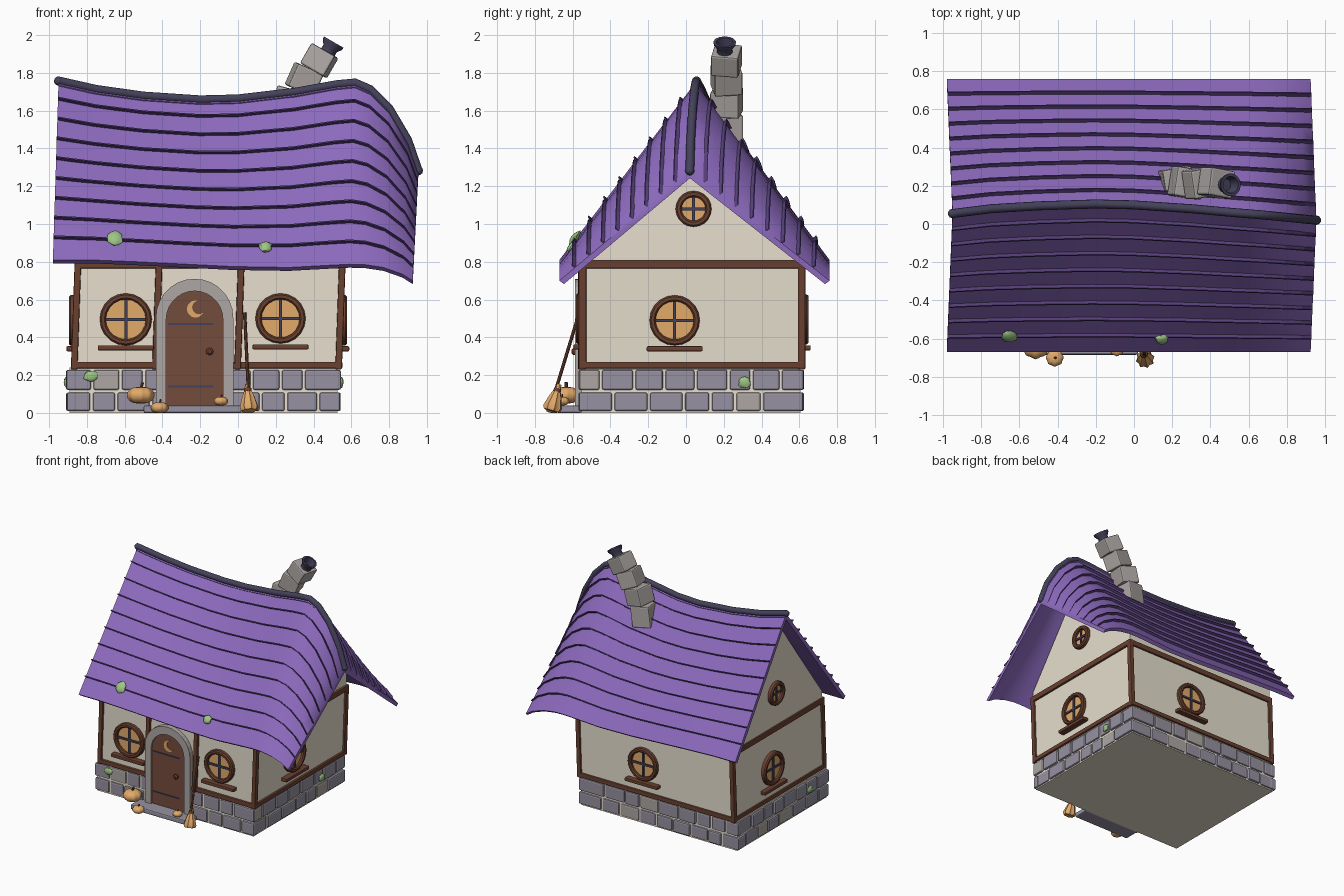
import bpy, bmesh, math, random
from mathutils import Matrix, Vector

if "Cube" in bpy.data.objects:
    bpy.data.objects.remove(bpy.data.objects["Cube"])
random.seed(4)
T, S = Matrix.Translation, Matrix.Diagonal
pi = math.pi

def material(name, rgb):
    m = bpy.data.materials.new(name)
    m.diffuse_color = [((c / 255 + .055) / 1.055) ** 2.4 for c in rgb] + [1]
    m.use_nodes = True
    m.node_tree.nodes["Principled BSDF"].inputs["Base Color"].default_value = m.diffuse_color
    return m
PURPLE = material("roof purple", (141, 106, 190))
DEEP = material("deep purple", (84, 62, 118))
SLATE = material("dark slate", (68, 65, 90))
PLASTER = material("cream plaster", (232, 224, 207))
WOOD = material("brown timber", (106, 64, 47))
DOOR = material("door wood", (116, 76, 60))
AMBER = material("amber", (226, 170, 106))
STONE = material("violet grey stone", (150, 145, 161))
PALE = material("warm grey stone", (173, 167, 164))
MOSS = material("moss green", (158, 198, 134))

def finish(name, bm, mats, M=Matrix(), smooth=False, bevel=0):
    bm.transform(M)
    bmesh.ops.recalc_face_normals(bm, faces=bm.faces)
    me = bpy.data.meshes.new(name)
    bm.to_mesh(me)
    bm.free()
    for m in (mats if isinstance(mats, list) else [mats]):
        me.materials.append(m)
    if smooth:
        me.shade_smooth()
        me.set_sharp_from_angle(angle=math.radians(40))
    ob = bpy.data.objects.new(name, me)
    bpy.context.collection.objects.link(ob)
    if bevel:
        b = ob.modifiers.new("bevel", 'BEVEL')
        b.width, b.segments = bevel, 2
    return ob

def sweep(name, rings, mat, M=Matrix(), smooth=False, wrap=False):
    """Skin a list of equal closed rings; cap the ends unless wrapped."""
    bm = bmesh.new()
    vs = [[bm.verts.new(p) for p in r] for r in rings]
    n = len(vs[0])
    for i in range(len(vs) - (not wrap)):
        a, b = vs[i], vs[(i + 1) % len(vs)]
        for j in range(n):
            bm.faces.new((a[j], a[(j + 1) % n], b[(j + 1) % n], b[j]))
    if not wrap:
        bm.faces.new(vs[0])
        bm.faces.new(vs[-1])
    return finish(name, bm, mat, M, smooth)

def lathe(name, prof, mat, M=Matrix(), n=20, wrap=False, rib=0):
    ang = [2 * pi * k / n for k in range(n)]
    rings = [[(r * (1 + rib * math.cos(8 * a)) * math.cos(a), r * (1 + rib * math.cos(8 * a)) * math.sin(a), z)
              for a in ang] for r, z in prof]
    return sweep(name, rings, mat, M, True, wrap)

def box(name, lo, hi, mat, M=Matrix(), bevel=.006, shear=0):
    bm = bmesh.new()
    lo, hi = Vector(lo), Vector(hi)
    bmesh.ops.create_cube(bm, size=1, matrix=T((lo + hi) / 2) @ S((*(hi - lo), 1)))
    for v in bm.verts:
        v.co.x += shear * (v.co.z - .23)
    return finish(name, bm, mat, M, bevel=bevel)

def plate(name, pts, y0, y1, mat, M=Matrix()):
    """Extrude an x-z outline along y."""
    return sweep(name, [[(x, y, z) for x, z in pts] for y in (y0, y1)], mat, M)

def rod(name, a, b, r, mat, n=8):
    a, b = Vector(a), Vector(b)
    M = T(a) @ (b - a).to_track_quat('Z', 'Y').to_matrix().to_4x4()
    return lathe(name, [(r, 0), (r, (b - a).length)], mat, M, n)

# foundation: pale mortar core and two courses of stones on all four sides
box("foundation_core", (-.892, -.552, 0), (.527, .607, .24), PLASTER, bevel=0)
bm = bmesh.new()
def stone(lo, hi):
    lo, hi = Vector(lo), Vector(hi)
    r = bmesh.ops.create_cube(bm, size=1, matrix=T((lo + hi) / 2) @ S((*(hi - lo), 1)))
    k = 1 if random.random() < .2 else 0
    for f in {f for v in r["verts"] for f in v.link_faces}:
        f.material_index = k
for z0, z1 in ((.01, .108), (.122, .228)):
    for axis, a, b, sides in ((0, -.905, .54, (-.565, .62)), (1, -.565, .62, (-.905, .54))):
        for side in sides:
            p, out = a, (-1 if side < 0 else 1)
            while p < b - .02:
                q = p + random.uniform(.12, .19)
                q = b if b - q < .09 else q
                o, i = side + out * random.uniform(-.004, .006), side - out * .05
                l, h = sorted((o, i))
                e = 0 if q == b else .014
                if axis == 1:
                    stone((l, p, z0), (h, q - e, z1))
                elif not (side < 0 and p > -.45 and q < .0):
                    stone((p, l, z0), (q - e, h, z1))
                p = q
finish("foundation_stones", bm, [STONE, PALE], bevel=.01)

# plaster walls, leaning slightly, and the gable ends
L = .035
box("walls", (-.872, -.55, .23), (.535, .615, .82), PLASTER, bevel=0, shear=L)
box("front_wall_head", (-.852, -.55, .8), (.55, -.5, .87), PLASTER, bevel=0)
box("back_wall_head", (-.852, .565, .8), (.55, .615, .93), PLASTER, bevel=0)
gable = [(-.55, .8), (-.55, .86), (.065, 1.69), (.615, .9), (.615, .8)]
for x0, x1, nm in ((-.852, -.82, "left_gable"), (.52, .555, "right_gable")):
    sweep(nm, [[(x, y, z) for y, z in gable] for x in (x0, x1)], PLASTER)

# timber frame
for x in (-.885, .515):
    for y in (-.568, .592):
        box("corner_post", (x, y, .23), (x + .035, y + .04, .81), WOOD, shear=L)
for z, h in ((.235, .035), (.765, .045)):
    for y in (-.568, .6):
        box("long_beam", (-.88, y, z), (.545, y + .03, z + h), WOOD, shear=L)
    for x in (-.884, .52):
        box("side_beam", (x, -.56, z), (x + .032, .625, z + h), WOOD, shear=L)
for x in (-.455, -.02):
    box("door_post", (x, -.572, .23), (x + .035, -.54, .78), WOOD, shear=L)

# doorway: stone arch, door, hinges, moon and knob
def arch(w, z0, spring):
    return [(w, z0)] + [(w * math.cos(pi * k / 14), spring + w * math.sin(pi * k / 14)) for k in range(15)] + [(-w, z0)]
D = T((-.23, 0, 0))
plate("door_arch", arch(.205, .03, .505) + arch(.15, .03, .495)[::-1], -.588, -.53, PALE, D)
plate("door", arch(.155, .03, .495), -.572, -.53, DOOR, D)
for z in (.14, .47):
    box("hinge_strap", (-.37, -.577, z - .005), (-.13, -.57, z + .005), SLATE, bevel=0)
d = math.radians(25)
moon = [(.045 * math.cos(d + math.radians(50 + 13 * k)), .045 * math.sin(d + math.radians(50 + 13 * k))) for k in range(21)]
for k in range(1, 14):
    a = d + math.radians(284.6 - 209.2 * k / 14)
    moon.append((.02 * math.cos(d) + .0357 * math.cos(a), .02 * math.sin(d) + .0357 * math.sin(a)))
plate("door_moon", moon, -.579, -.57, AMBER, T((-.225, 0, .55)))
lathe("door_knob", [(.008, 0), (.01, .01), (.02, .016), (.02, .026), (.01, .034)], WOOD,
      T((-.15, -.572, .325)) @ Matrix.Rotation(pi / 2, 4, 'X'), 10)
box("door_step", (-.5, -.685, 0), (.02, -.55, .04), STONE, bevel=.01)

# round windows: frame, glass, cross bars, sill
def window(loc, turn, r, sill=True):
    M = T(loc) @ Matrix.Rotation(turn, 4, 'Z') @ Matrix.Rotation(pi / 2, 4, 'X')
    lathe("window_frame", [(r - .032, -.01), (r - .032, .024), (r - .024, .033), (r - .008, .033), (r, .024), (r, -.01)],
          WOOD, M, 20, True)
    lathe("window_glass", [(r - .028, -.01), (r - .028, .008)], AMBER, M, 20)
    g = r - .03
    box("window_bar", (-g, -.008, 0), (g, .008, .018), SLATE, M, 0)
    box("window_bar", (-.008, -g, 0), (.008, g, .018), SLATE, M, 0)
    if sill:
        box("window_sill", (-.148, -.164, -.01), (.148, -.137, .045), WOOD, M)
window((-.594, -.55, .495), 0, .138)
window((.225, -.55, .5), 0, .133)
window((-.05, .615, .495), pi, .133)
window((.544, -.06, .49), pi / 2, .133)
window((-.863, .12, .49), -pi / 2, .133)
window((.555, .04, 1.08), pi / 2, .095, False)
window((-.852, .06, 1.08), -pi / 2, .095, False)

# sagging roof: rows of x, ridge y, ridge z, eave z
R = [(-.95, .055, 1.755, .81), (-.75, .08, 1.71, .81), (-.5, .095, 1.675, .80), (-.2, .105, 1.655, .785),
     (0, .10, 1.66, .775), (.3, .08, 1.695, .77), (.52, .06, 1.735, .782), (.62, .052, 1.745, .787),
     (.7, .045, 1.71, .785), (.8, .035, 1.61, .77), (.9, .025, 1.44, .735), (.955, .02, 1.28, .70)]
def roof(row, side, t, up=0):
    x, ry, rz, ez = row
    ey = -.67 if side < 0 else .76
    return Vector((x - .03 * (1 - t), ey + (ry - ey) * t, ez + (rz - ez) * t)) + up * Vector((0, side * .79, .61))
for side, nm in ((-1, "front"), (1, "back")):
    ts = [k / 6 for k in range(7)]
    sweep(nm + "_roof", [[roof(r, side, t) for t in ts] + [roof(r, side, t, -.03) for t in ts[::-1]] for r in R],
          PURPLE, smooth=True)
    for k in range(1, 9):
        t = k / 9 + .006
        sweep(nm + "_shingle_edge", [[roof(r, side, t, -.006), roof(r, side, t, .02), roof(r, side, t + .007, .02),
                                      roof(r, side, t + .007, -.006)] for r in R], DEEP)
rings = []
for i, r in enumerate(R):
    a, b = R[max(i - 1, 0)], R[min(i + 1, len(R) - 1)]
    tx, tz = Vector((b[0] - a[0], b[2] - a[2])).normalized()
    rings.append([(r[0] - tz * .023 * math.sin(q), r[1] + .023 * math.cos(q), r[2] + .004 + tx * .023 * math.sin(q))
                  for q in (2 * pi * k / 10 for k in range(10))])
sweep("ridge_cap", rings, SLATE, smooth=True)
for r in (R[0], R[-1]):
    bm = bmesh.new()
    bmesh.ops.create_icosphere(bm, subdivisions=2, radius=.025)
    finish("ridge_end", bm, SLATE, T((r[0], r[1], r[2] + .002)), True)

# crooked chimney and its pot
for i, (x, z, tilt, h, w) in enumerate(((.225, 1.50, 8, .085, .078), (.275, 1.645, 15, .07, .077),
                                        (.35, 1.765, 24, .066, .075), (.43, 1.865, 30, .062, .073))):
    M = T((x, .215, z)) @ Matrix.Rotation(math.radians(tilt), 4, 'Y') @ Matrix.Rotation(.16 * (-1) ** i, 4, 'Z')
    box("chimney_block", (-w, -w, -h), (w, w, h), PALE, M, .01)
lathe("chimney_pot", [(.05, 0), (.042, .02), (.04, .05), (.058, .075), (.06, .09), (.045, .09), (.034, .03)], SLATE,
      T((.462, .205, 1.885)) @ Matrix.Rotation(math.radians(30), 4, 'Y'), 14)

# moss clumps: place, size, tilt
for loc, sz, tilt in (((-.65, -.59, .925), (.042, .018, .048), -.65), ((.145, -.605, .88), (.036, .018, .036), -.65),
                      ((-.78, -.57, .195), (.038, .014, .03), 0), ((.545, .31, .16), (.014, .034, .03), 0),
                      ((-.908, -.31, .16), (.014, .034, .03), 0)):
    bm = bmesh.new()
    bmesh.ops.create_icosphere(bm, subdivisions=2, radius=1)
    for v in bm.verts:
        v.co *= random.uniform(.85, 1.1)
    finish("moss", bm, MOSS, T(loc) @ Matrix.Rotation(tilt, 4, 'X') @ S((*sz, 1)), True)

# pumpkins
for x, y, z, r in ((-.515, -.635, .05, .07), (-.415, -.70, 0, .045), (-.09, -.655, .04, .036)):
    prof = [(r * (.15 + .85 * math.sin(pi * (k + .3) / 8.6)), r * .62 * (1 - math.cos(pi * k / 8))) for k in range(9)]
    lathe("pumpkin", prof, AMBER, T((x, y, z)), 32, rib=.05)
    rod("pumpkin_stem", (x, y, z + r * 1.1), (x + r * .15, y, z + r * 1.6), r * .13, WOOD, 6)

# broom leaning on the wall
rod("broom_handle", (.055, -.69, .12), (.035, -.565, .53), .009, WOOD)
M = T((.06, -.712, .012)) @ Vector((-.01, .04, .14)).to_track_quat('Z', 'Y').to_matrix().to_4x4()
lathe("broom_bristles", [(.04, 0), (.046, .02), (.03, .08), (.016, .115), (.013, .145)], AMBER, M, 16, rib=.1)
lathe("broom_binding", [(.021, .104), (.02, .122)], WOOD, M, 12)
